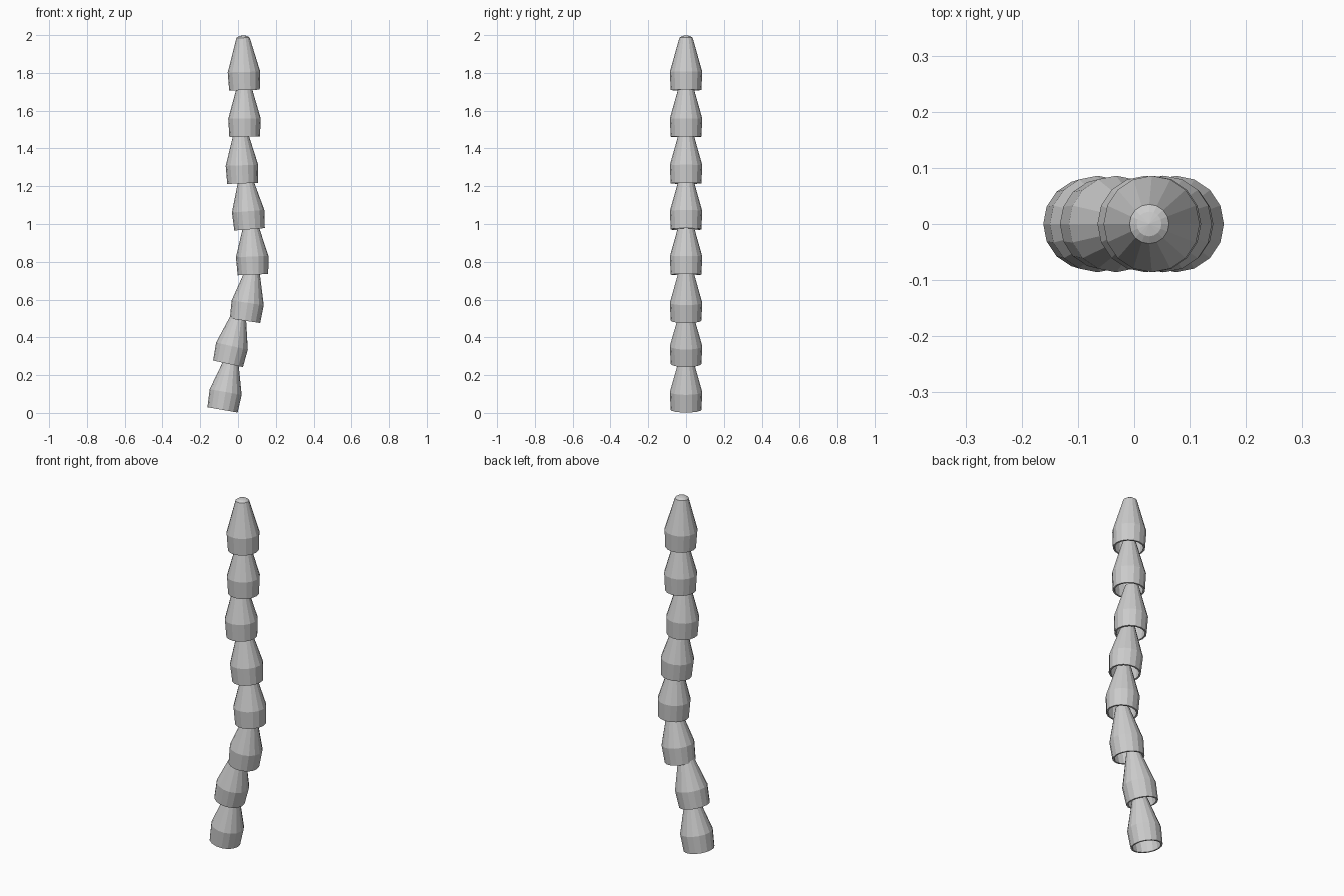
import bpy, bmesh, math
from mathutils import Matrix

cube = bpy.data.objects.get("Cube")
if cube:
    bpy.data.objects.remove(cube, do_unlink=True)

SIDES = 16

grey = bpy.data.materials.new("light_grey")
grey.use_nodes = True
colour = (0.6, 0.6, 0.6, 1)
grey.diffuse_color = colour
grey.node_tree.nodes["Principled BSDF"].inputs["Base Color"].default_value = colour

# Profile (radius, height): inner crown, inner wall, rim, outer wall, domed tip
PROFILE = [(0.026, 0.262), (0.077, 0.094), (0.072, 0.0), (0.081, 0.0),
           (0.086, 0.096), (0.035, 0.277), (0.022, 0.286)]
TIP = 0.29


def segment_mesh():
    """Hollow tapered cup, turned around its axis."""
    bm = bmesh.new()
    rings = []
    for radius, height in PROFILE:
        rings.append([bm.verts.new((radius * math.cos(math.tau * i / SIDES),
                                    radius * math.sin(math.tau * i / SIDES), height))
                      for i in range(SIDES)])
    for low, high in zip(rings, rings[1:]):
        for i in range(SIDES):
            j = (i + 1) % SIDES
            bm.faces.new((low[i], low[j], high[j], high[i]))
    bm.faces.new(rings[0])
    tip = bm.verts.new((0, 0, TIP))
    for i in range(SIDES):
        bm.faces.new((rings[-1][i], rings[-1][(i + 1) % SIDES], tip))
    bmesh.ops.recalc_face_normals(bm, faces=bm.faces)
    mesh = bpy.data.meshes.new("segment")
    bm.to_mesh(mesh)
    bm.free()
    mesh.materials.append(grey)
    return mesh


# Chain of cups from the ground up: x, z of the rim centre and lean in degrees
CHAIN = [(-0.082, 0.016, 10), (-0.053, 0.26, 12.5), (0.037, 0.488, 8.5), (0.079, 0.732, -2.5),
         (0.061, 0.972, -4.5), (0.024, 1.215, -2), (0.035, 1.462, -0.5), (0.034, 1.709, -1.5)]

mesh = segment_mesh()
for number, (x, z, lean) in enumerate(CHAIN, 1):
    segment = bpy.data.objects.new(f"segment_{number}", mesh)
    bpy.context.collection.objects.link(segment)
    segment.matrix_world = (Matrix.Translation((x, 0, z))
                            @ Matrix.Rotation(math.radians(lean), 4, "Y"))
